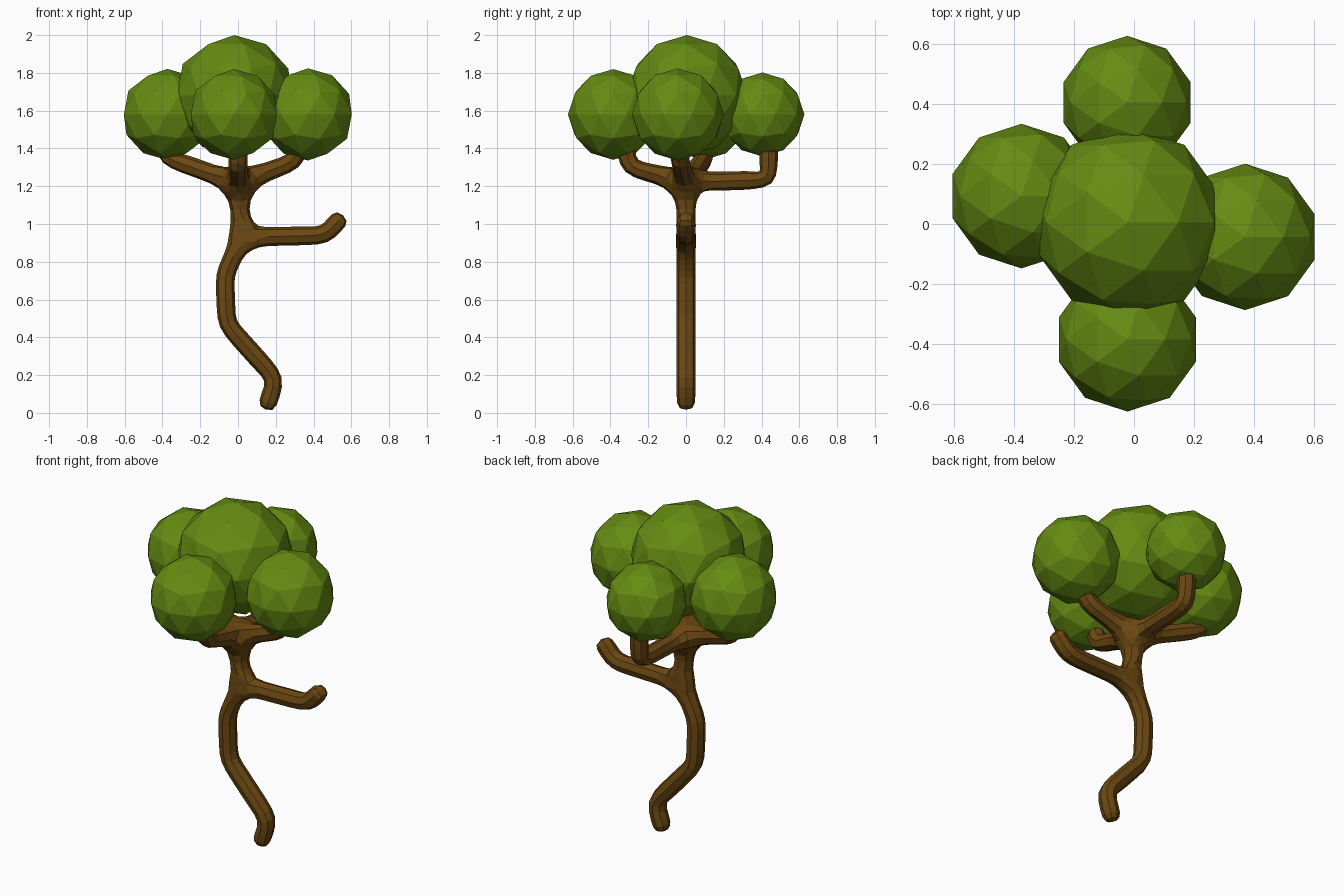
import bpy, bmesh

if "Cube" in bpy.data.objects:
    bpy.data.objects.remove(bpy.data.objects["Cube"])


def material(name, color):
    m = bpy.data.materials.new(name)
    m.diffuse_color = color
    m.use_nodes = True
    m.node_tree.nodes["Principled BSDF"].inputs["Base Color"].default_value = m.diffuse_color
    return m


bark = material("bark", (0.15, 0.065, 0.006, 1))
leaf = material("leaf", (0.13, 0.26, 0.006, 1))

# Wood skeleton: trunk with a fork for the bare branch and one for the crown
fork, crown = (0.02, 0, 0.93), (0.0, 0, 1.22)
paths = [
    [(0.145, 0, 0.01), (0.20, 0, 0.18), (-0.06, 0, 0.47),
     (-0.07, 0, 0.73), fork, crown],
    [fork, (0.46, 0, 0.94), (0.56, 0, 1.05)],               # bare branch
    [crown, (-0.375, 0.10, 1.35), (-0.40, 0.10, 1.48)],     # left
    [crown, (0.30, -0.03, 1.33), (0.33, -0.04, 1.45)],      # right
    [crown, (0, -0.30, 1.30), (0, -0.33, 1.45)],            # front
    [crown, (0, 0.435, 1.235), (0, 0.44, 1.46)],            # back
]
points, edges = [], []
for path in paths:
    ids = []
    for p in path:
        if p not in points:
            points.append(p)
        ids.append(points.index(p))
    edges += list(zip(ids, ids[1:]))

mesh = bpy.data.meshes.new("trunk_and_branches")
mesh.from_pydata(points, edges, [])
mesh.materials.append(bark)
trunk = bpy.data.objects.new("trunk_and_branches", mesh)
bpy.context.collection.objects.link(trunk)

# Skin gives square limbs, one subdivision rounds them to eight sides
trunk.modifiers.new("skin", 'SKIN')
for i, v in enumerate(mesh.skin_vertices[0].data):
    v.radius = (0.054, 0.054)
    v.use_root = i == 0
sub = trunk.modifiers.new("round", 'SUBSURF')
sub.levels = sub.render_levels = 1


# Foliage balls
def foliage(name, center, radius):
    me = bpy.data.meshes.new(name)
    bm = bmesh.new()
    bmesh.ops.create_icosphere(bm, subdivisions=2, radius=radius)
    bm.to_mesh(me)
    bm.free()
    me.materials.append(leaf)
    ob = bpy.data.objects.new(name, me)
    ob.location = center
    bpy.context.collection.objects.link(ob)


foliage("foliage_top", (-0.02, 0.005, 1.68), 0.32)
foliage("foliage_left", (-0.375, 0.093, 1.58), 0.241)
foliage("foliage_right", (0.37, -0.043, 1.58), 0.244)
foliage("foliage_front", (-0.022, -0.385, 1.58), 0.24)
foliage("foliage_back", (-0.023, 0.405, 1.58), 0.222)
